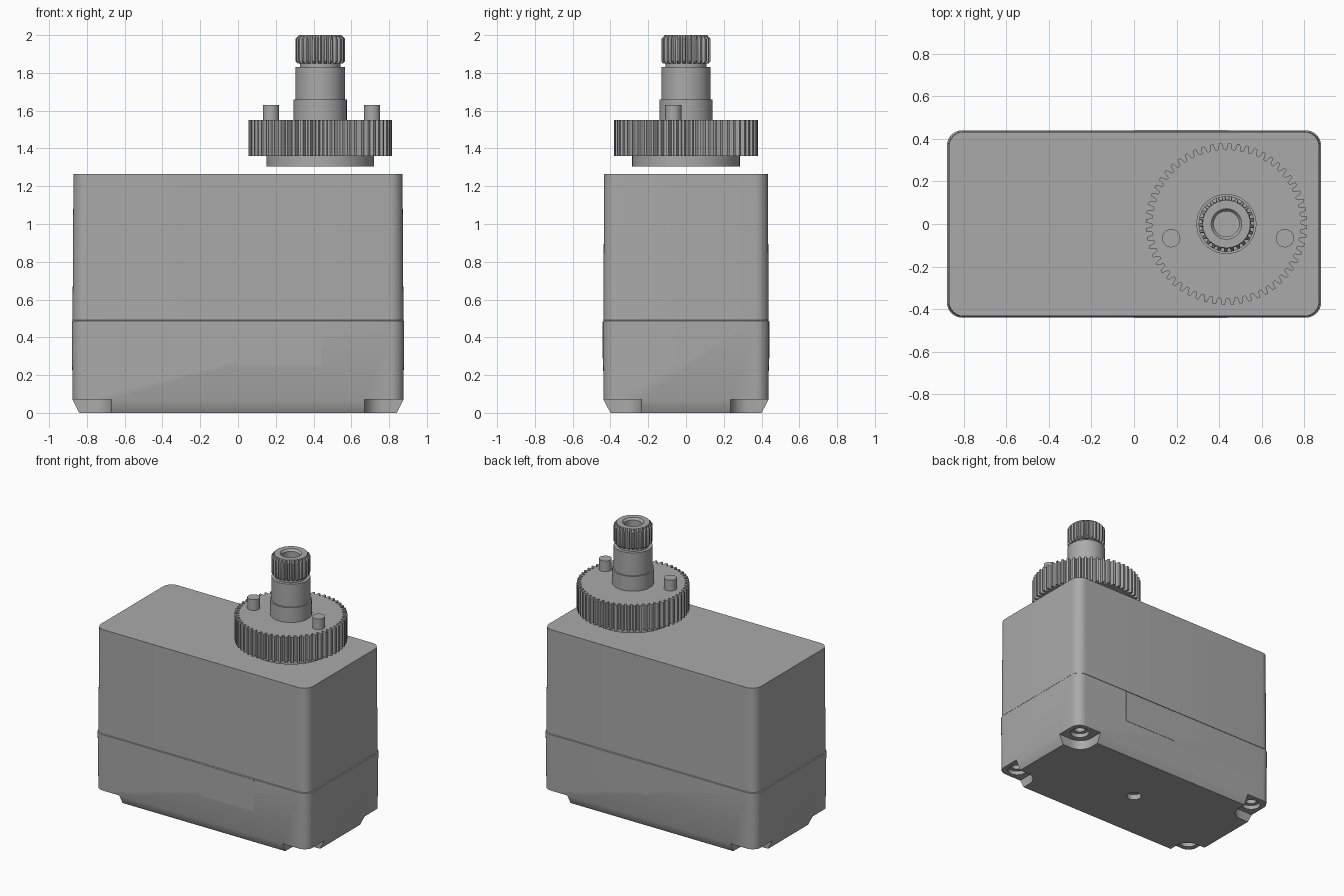
import bpy
import bmesh
from math import pi, cos, sin, radians

if "Cube" in bpy.data.objects:
    bpy.data.objects.remove(bpy.data.objects["Cube"], do_unlink=True)

grey = bpy.data.materials.new("plain grey")
grey.use_nodes = True
COLOUR = (0.4, 0.4, 0.4, 1)
grey.diffuse_color = COLOUR
grey.node_tree.nodes["Principled BSDF"].inputs["Base Color"].default_value = COLOUR


def smooth(ob, angle=30):
    bpy.ops.object.select_all(action="DESELECT")
    ob.select_set(True)
    bpy.context.view_layer.objects.active = ob
    bpy.ops.object.shade_smooth_by_angle(angle=radians(angle))


def loft(name, rings):
    """Skin a stack of (outline, z) rings and cap both ends."""
    bm = bmesh.new()
    loops = [[bm.verts.new((x, y, z)) for x, y in pts] for pts, z in rings]
    n = len(loops[0])
    for a, b in zip(loops, loops[1:]):
        for i in range(n):
            j = (i + 1) % n
            bm.faces.new((a[i], a[j], b[j], b[i]))
    bm.faces.new(loops[0][::-1])
    bm.faces.new(loops[-1])
    bmesh.ops.recalc_face_normals(bm, faces=bm.faces)
    mesh = bpy.data.meshes.new(name)
    bm.to_mesh(mesh)
    bm.free()
    mesh.materials.append(grey)
    ob = bpy.data.objects.new(name, mesh)
    bpy.context.collection.objects.link(ob)
    smooth(ob)
    return ob


def rounded(hx, hy, r, cx=0, cy=0, steps=8):
    pts = []
    for k, (sx, sy) in enumerate(((1, 1), (-1, 1), (-1, -1), (1, -1))):
        for s in range(steps + 1):
            a = (k + s / steps) * pi / 2
            pts.append((cx + sx * (hx - r) + r * cos(a), cy + sy * (hy - r) + r * sin(a)))
    return pts


def circle(r, cx=0, cy=0, n=48):
    return [(cx + r * cos(2 * pi * i / n), cy + r * sin(2 * pi * i / n)) for i in range(n)]


def toothed(root, tip, teeth, cx):
    pts = []
    for t in range(teeth):
        for f, r in ((0, root), (0.3, root), (0.48, tip), (0.82, tip)):
            a = 2 * pi * (t + f) / teeth
            pts.append((cx + r * cos(a), r * sin(a)))
    return pts


def cut(target, cutter):
    cutter.hide_render = True
    mod = target.modifiers.new("cut", "BOOLEAN")
    mod.operation = "DIFFERENCE"
    mod.solver = "EXACT"
    mod.object = cutter
    bpy.context.view_layer.objects.active = target
    bpy.ops.object.modifier_apply(modifier=mod.name)
    bpy.data.objects.remove(cutter, do_unlink=True)


# Case: drafted upper shell over a lower cover, with a hairline parting groove
loft("upper_case", [(rounded(0.876, 0.437, 0.07), 0.492),
                    (rounded(0.871, 0.434, 0.07), 1.265)])
lower = loft("lower_case", [(rounded(0.84, 0.40, 0.05), 0),
                            (rounded(0.876, 0.437, 0.07), 0.07),
                            (rounded(0.88, 0.44, 0.07), 0.487),
                            (rounded(0.87, 0.43, 0.07), 0.493)])

# Corner notches and screw holes in the underside
for sx in (-1, 1):
    for sy in (-1, 1):
        cut(lower, loft("notch_cutter", [(rounded(0.2, 0.2, 0.1, sx * 0.87, sy * 0.435), z)
                                         for z in (-0.1, 0.07)]))
        hole = (sx * 0.78, sy * 0.34)
        cut(lower, loft("screw_cutter", [(circle(0.065, *hole), 0.03), (circle(0.065, *hole), 0.10),
                                         (circle(0.038, *hole), 0.10), (circle(0.038, *hole), 0.25)]))
cut(lower, loft("centre_hole_cutter", [(circle(0.05), -0.1), (circle(0.05), 0.04)]))
smooth(lower)

# Thin panels on the front and back of the lower cover
for name, side in (("front_panel", -1), ("back_panel", 1)):
    loft(name, [(rounded(0.22, 0.003, 0.001, 0.22, side * y, 1), z)
                for y, z in ((0.4375, 0.25), (0.439, 0.485))])

# Output gear with its hub flange and two stop pins
GX = 0.435
loft("gear_flange", [(circle(0.285, GX, n=64), z) for z in (1.305, 1.37)])
loft("output_gear", [(toothed(0.35, 0.38, 56, GX), z) for z in (1.36, 1.55)])
for name, px in (("right_stop_pin", 0.175), ("left_stop_pin", 0.71)):
    loft(name, [(circle(0.043, px, -0.067, 24), z) for z in (1.54, 1.63)])

# Stepped shaft and neck
loft("output_shaft", [(circle(r, GX), z) for r, z in
                      ((0.141, 1.54), (0.141, 1.66), (0.131, 1.66), (0.131, 1.83),
                       (0.108, 1.83), (0.108, 1.86))])

# Splined tip with chamfered ends and a threaded-hole recess
TEETH = 25


def ring(r):
    return toothed(r, r, TEETH, GX)


loft("splined_tip", [(ring(0.105), 1.85), (toothed(0.113, 0.12, TEETH, GX), 1.85),
                     (toothed(0.115, 0.131, TEETH, GX), 1.862),
                     (toothed(0.115, 0.131, TEETH, GX), 1.98),
                     (ring(0.112), 2.0), (ring(0.072), 2.0), (ring(0.06), 1.985),
                     (ring(0.06), 1.87)])
